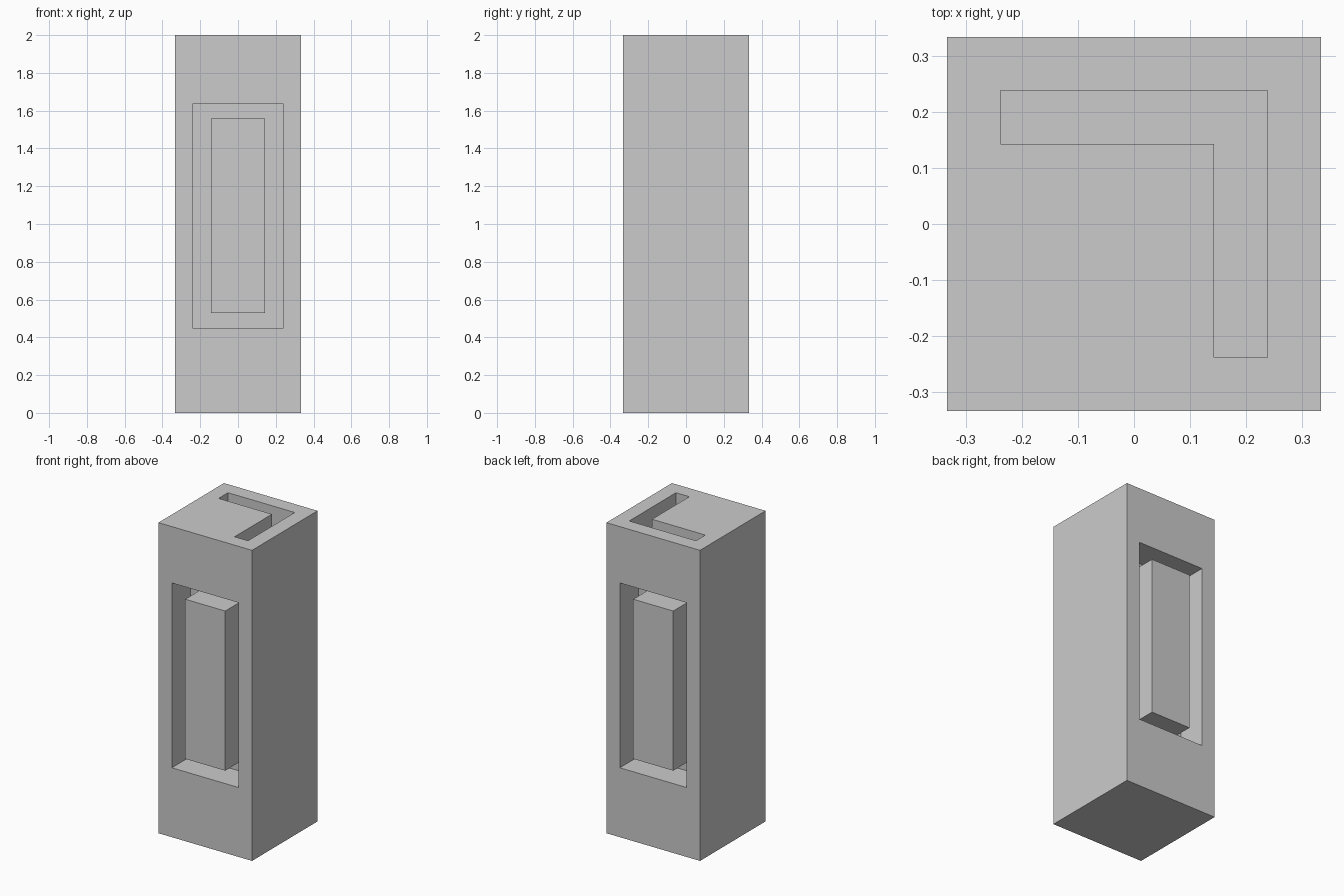
import bpy, bmesh
from mathutils import Vector

if "Cube" in bpy.data.objects:
    bpy.data.objects.remove(bpy.data.objects["Cube"])

H = 1 / 3            # half width of the square post
OUT, IN = 0.238, 0.1425   # outer / inner half width of the grooves
DEPTH = 0.19         # groove depth
OVER = 0.1           # how far cutters stick out of the surface


def prism(name, faces, direction):
    """Extrude a set of connected planar faces along a direction."""
    bm = bmesh.new()
    for f in faces:
        bm.faces.new([bm.verts.new(p) for p in f])
    bmesh.ops.remove_doubles(bm, verts=bm.verts, dist=1e-5)
    ext = bmesh.ops.extrude_face_region(bm, geom=bm.faces[:], use_keep_orig=True)
    moved = [g for g in ext["geom"] if isinstance(g, bmesh.types.BMVert)]
    bmesh.ops.translate(bm, verts=moved, vec=Vector(direction))
    bmesh.ops.recalc_face_normals(bm, faces=bm.faces)
    mesh = bpy.data.meshes.new(name)
    bm.to_mesh(mesh)
    bm.free()
    obj = bpy.data.objects.new(name, mesh)
    bpy.context.collection.objects.link(obj)
    return obj


def rect(x, z0, z1, y):
    return [(-x, y, z0), (x, y, z0), (x, y, z1), (-x, y, z1)]


def carve(target, cutter):
    mod = target.modifiers.new(cutter.name, 'BOOLEAN')
    mod.operation = 'DIFFERENCE'
    mod.solver = 'EXACT'
    mod.object = cutter
    bpy.context.view_layer.objects.active = target
    bpy.ops.object.modifier_apply(modifier=mod.name)
    bpy.data.objects.remove(cutter, do_unlink=True)


# Square post
post = prism("post", [[(-H, -H, 0), (H, -H, 0), (H, H, 0), (-H, H, 0)]], (0, 0, 2))

# Rectangular ring groove on the front and back faces
for name, side in (("front_groove", -1), ("back_groove", 1)):
    y = side * (H + OVER)
    o = rect(OUT, 0.447, 1.637, y)
    i = rect(IN, 0.53, 1.558, y)
    frame = [[o[k], o[(k + 1) % 4], i[(k + 1) % 4], i[k]] for k in range(4)]
    carve(post, prism(name, frame, (0, -side * (DEPTH + OVER), 0)))

# L-shaped groove in the top
outline = [(-OUT, OUT), (-OUT, IN), (IN, IN), (IN, -OUT), (OUT, -OUT), (OUT, OUT)]
carve(post, prism("top_groove", [[(x, y, 2 + OVER) for x, y in outline]],
                  (0, 0, -DEPTH - OVER)))
